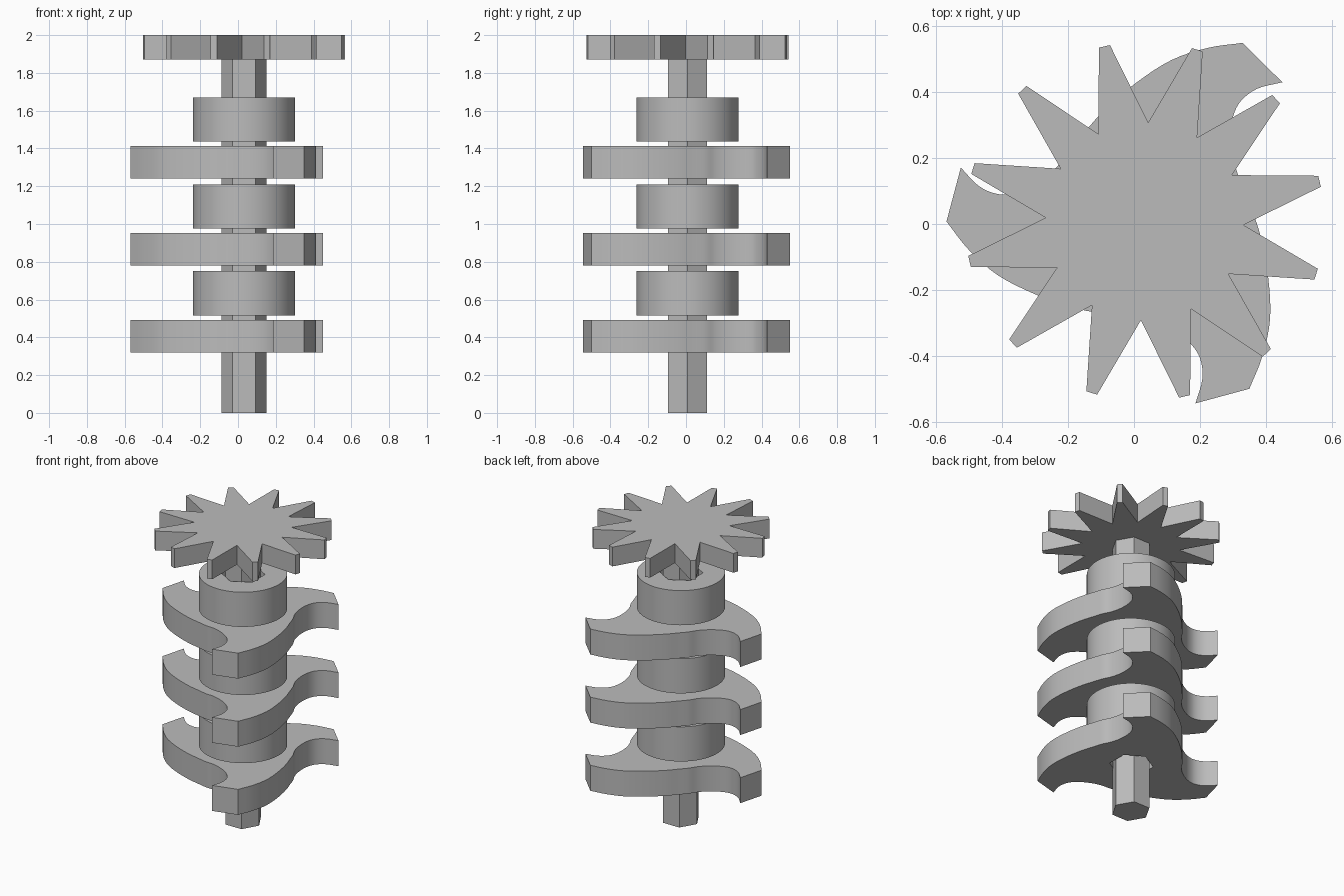
import bpy, bmesh
from math import cos, sin, radians, tau
from mathutils import Vector

cube = bpy.data.objects.get("Cube")
if cube:
    bpy.data.objects.remove(cube, do_unlink=True)

steel = bpy.data.materials.new("plain grey steel")
steel.use_nodes = True
GREY = (0.5, 0.5, 0.5, 1)
steel.diffuse_color = GREY
steel.node_tree.nodes["Principled BSDF"].inputs["Base Color"].default_value = GREY

AXIS = (0.032, 0.008)
BLADE_AXIS = (0.037, 0.019)


def polar(r, deg):
    return Vector((r * cos(radians(deg)), r * sin(radians(deg))))


def ring(r, sides, turn=0):
    return [polar(r, turn + 360 * i / sides) for i in range(sides)]


def smooth_path(pts, steps=4):
    """Catmull-Rom curve through the given points."""
    p = [2 * pts[0] - pts[1]] + pts + [2 * pts[-1] - pts[-2]]
    out = []
    for a, b, c, d in zip(p, p[1:], p[2:], p[3:]):
        for i in range(steps):
            t = i / steps
            out.append(0.5 * (2 * b + (c - a) * t + (2 * a - 5 * b + 4 * c - d) * t ** 2
                              + (3 * b - a - 3 * c + d) * t ** 3))
    return out + [pts[-1]]


def plate(name, loops, centre, z0, z1):
    """Extrude an outline, with optional inner hole loops, from z0 to z1."""
    bm = bmesh.new()
    edges = []
    for loop in loops:
        vs = [bm.verts.new((p.x, p.y, 0)) for p in loop]
        edges += [bm.edges.new((v, vs[i - 1])) for i, v in enumerate(vs)]
    bmesh.ops.triangle_fill(bm, edges=edges, use_beauty=True)
    top = bmesh.ops.extrude_face_region(bm, geom=bm.faces[:])["geom"]
    for v in top:
        if isinstance(v, bmesh.types.BMVert):
            v.co.z = z1 - z0
    bmesh.ops.recalc_face_normals(bm, faces=bm.faces[:])
    mesh = bpy.data.meshes.new(name)
    bm.to_mesh(mesh)
    bm.free()
    mesh.materials.append(steel)
    mesh.shade_smooth()
    mesh.set_sharp_from_angle(angle=radians(30))
    obj = bpy.data.objects.new(name, mesh)
    obj.location = (*centre, z0)
    bpy.context.collection.objects.link(obj)
    return obj


# Hexagonal drive shaft
plate("hex_shaft", [ring(0.12, 6)], AXIS, 0, 1.87)

# Toothed star gear on top
gear = []
for k in range(12):
    a = 12.9 + 30 * k
    gear += [polar(0.3, a - 15), polar(0.545, a - 1.8), polar(0.545, a + 1.8)]
plate("star_gear", [gear], AXIS, 1.87, 2.0)

# Three-armed hooked blade outline: curved back, then concave hook to the next tip
arm = smooth_path([Vector(p) for p in (
    (0.313, -0.519), (0.353, -0.419), (0.376, -0.305), (0.37, -0.18),
    (0.348, -0.06), (0.323, 0.02), (0.302, 0.085), (0.277, 0.135), (0.262, 0.19),
    (0.257, 0.25), (0.264, 0.308), (0.288, 0.355), (0.338, 0.392), (0.413, 0.411))])
blade = []
for k in range(3):
    c, s = cos(tau * k / 3), sin(tau * k / 3)
    blade += [Vector((c * p.x - s * p.y, s * p.x + c * p.y)) for p in arm]

# Alternating cutter blades and spacer collars, bored for the shaft
bore = ring(0.135, 6, 30)
for i in range(3):
    z = 0.46 * i
    plate(f"cutter_blade_{i + 1}", [blade, bore], BLADE_AXIS, 0.32 + z, 0.492 + z)
    plate(f"spacer_collar_{i + 1}", [ring(0.27, 64), bore], AXIS, 0.516 + z, 0.75 + z)
